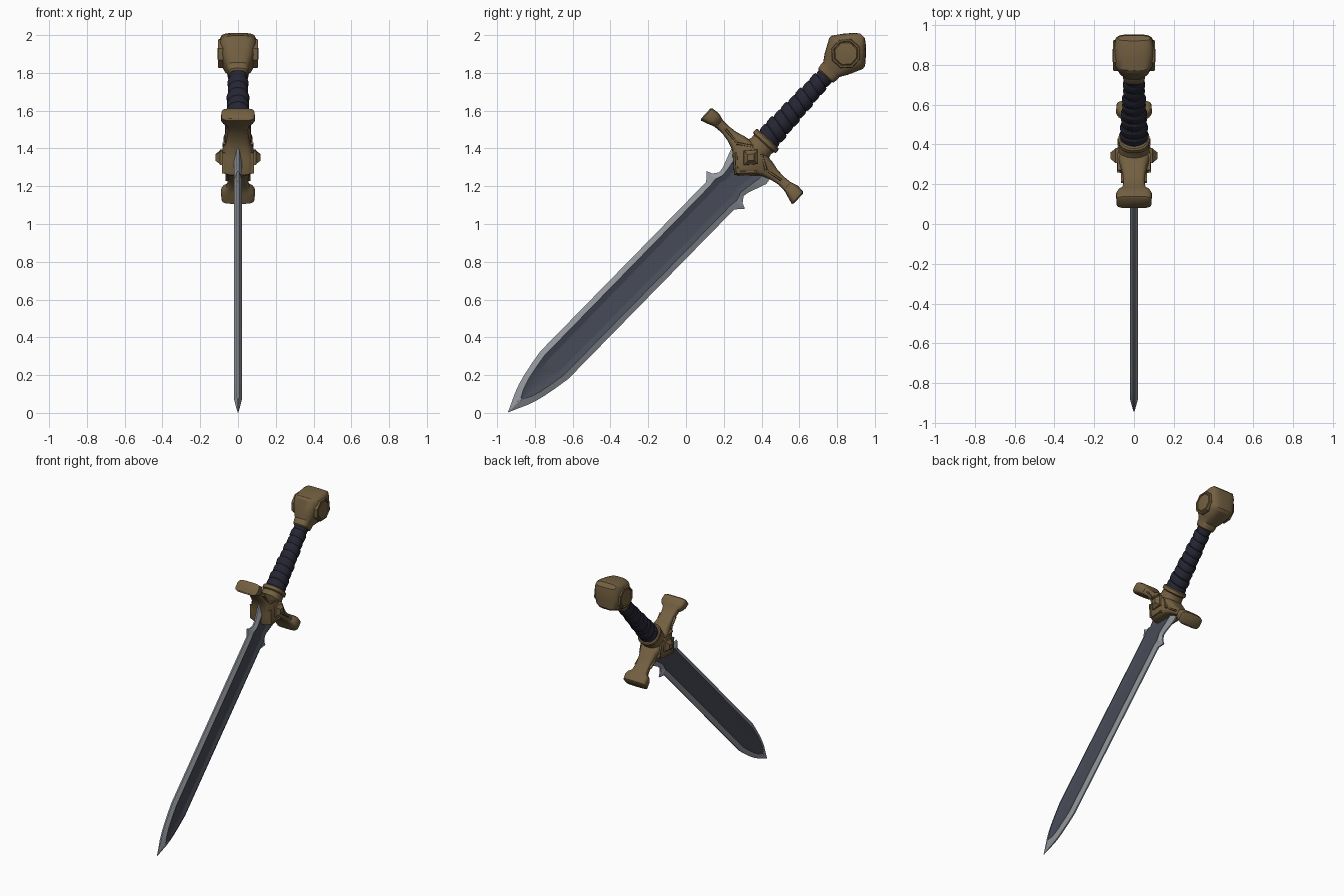
import bpy, bmesh, math
from mathutils import Vector

if "Cube" in bpy.data.objects:
    bpy.data.objects.remove(bpy.data.objects["Cube"])


def material(name, rgb):
    m = bpy.data.materials.new(name)
    m.diffuse_color = (*rgb, 1)
    m.use_nodes = True
    m.node_tree.nodes["Principled BSDF"].inputs["Base Color"].default_value = m.diffuse_color
    return m


BRASS = material("aged_brass", (0.17, 0.115, 0.052))
LEATHER = material("dark_leather", (0.019, 0.019, 0.034))
EDGE = material("bright_steel", (0.29, 0.31, 0.34))
STEEL = material("dark_steel", (0.064, 0.071, 0.096))


def frame(y, z, deg):
    """Local sword frame: u runs tip to pommel, v across, x is thickness."""
    c, s = math.cos(math.radians(deg)), math.sin(math.radians(deg))
    return lambda u, v, x: Vector((x, y + u * c - v * s, z + u * s + v * c))


BLADE = frame(-0.942, 0.003, 45.6)
HILT = frame(0.35, 1.36, 47.5)


def loft(name, rings, mats, angle=35, rule=None):
    """Skin a list of equal-length point rings and cap both ends."""
    bm = bmesh.new()
    vs = [[bm.verts.new(p) for p in r] for r in rings]
    n = len(rings[0])
    for i in range(len(vs) - 1):
        for j in range(n):
            k = (j + 1) % n
            f = bm.faces.new((vs[i][j], vs[i][k], vs[i + 1][k], vs[i + 1][j]))
            f.material_index = rule(i, j) if rule else 0
    bm.faces.new(vs[0])
    bm.faces.new(vs[-1])
    bmesh.ops.recalc_face_normals(bm, faces=bm.faces)
    me = bpy.data.meshes.new(name)
    bm.to_mesh(me)
    bm.free()
    for m in mats:
        me.materials.append(m)
    me.shade_smooth()
    me.set_sharp_from_angle(angle=math.radians(angle))
    ob = bpy.data.objects.new(name, me)
    bpy.context.collection.objects.link(ob)
    return ob


def section(n=24, e=1.0):
    """Unit superellipse; smaller e is boxier."""
    pts = []
    for i in range(n):
        t = 2 * math.pi * (i + 0.5) / n
        c, s = math.cos(t), math.sin(t)
        pts.append((math.copysign(abs(c) ** e, c), math.copysign(abs(s) ** e, s)))
    return pts


# Blade: (u, half width, panel half width, thickness scale)
stations = [(0, .001, .0005, .1), (.05, .023, .001, .6), (.1, .046, .004, 1), (.15, .064, .03, 1),
            (.2, .077, .046, 1), (.27, .091, .06, 1), (.35, .104, .073, 1), (1.605, .104, .075, 1),
            (1.648, .142, .08, 1), (1.66, .112, .077, 1), (1.69, .09, .066, 1), (1.72, .094, .068, 1),
            (1.82, .131, .085, 1), (1.86, .125, .08, 1)]
rings = []
for u, w, p, t in stations:
    r = max(p - .03, p * .3)
    d = .021 - .011 * min(1, p / .06)
    side = [(w, .005), (p, .021), (r, d), (-r, d), (-p, .021), (-w, .005)]
    loop = side + [(v, -x) for v, x in reversed(side)]
    rings.append([BLADE(u, v, x * t) for v, x in loop])
loft("blade", rings, [EDGE, STEEL], 20, lambda i, j: int(i >= 2 and j in (1, 2, 3, 7, 8, 9)))

# Crossguard: (v, u low, u high, half thickness), mirrored across the grip
half = [(.333, -.036, .034, .078), (.326, -.045, .044, .088), (.285, -.032, .048, .09),
        (.262, -.023, .042, .08), (.245, -.02, .036, .06), (.2, -.018, .033, .052), (.15, -.028, .037, .056),
        (.1, -.047, .05, .066), (.06, -.085, .055, .08), (.025, -.118, .057, .086)]
bars = half + [(0, -.137, .057, .086)] + [(-v, a, b, x) for v, a, b, x in reversed(half)]
loft("crossguard", [[HILT((a + b) / 2 + p * (b - a) / 2, v, q * x) for p, q in section(24, .5)]
                    for v, a, b, x in bars], [BRASS])


def turned(name, rows, mat, e=1.0, n=24, angle=35, tilt=0.0):
    """Loft along the grip axis from (u, half v, half x) rows."""
    return loft(name, [[HILT(u + tilt * p * hv, p * hv, q * hx) for p, q in section(n, e)]
                       for u, hv, hx in rows], [mat], angle)


# Collar where the grip meets the guard
turned("guard_collar", [(.02, .085, .08), (.07, .068, .072), (.09, .07, .07), (.097, .082, .078),
                        (.118, .082, .078), (.125, .074, .07)], BRASS, .85)

# Leather grip with wrapped bands
rows = []
wraps = 9
for i in range(wraps):
    u0, step = .11, .485 / wraps
    r = .066 - .019 * i / (wraps - 1) + (.003 if i % 2 else 0)
    for f, k in ((0, .9), (.2, 1), (.75, 1.02), (.98, .94)):
        rows.append((u0 + (i + f) * step, r * k, r * k * 1.04))
turned("grip", rows, LEATHER, 1, 20, 25, .22)

# Pommel: flared neck, faceted body and wedge end
turned("pommel", [(.572, .046, .045), (.58, .056, .054), (.605, .06, .058), (.62, .058, .06),
                  (.66, .084, .08), (.735, .121, .1), (.755, .12, .102), (.8, .085, .1),
                  (.84, .048, .093), (.864, .018, .08)], BRASS, .62, 24, 28)


def stud(name, u0, rad, levels, n, su=1.0, turn=0.0):
    """Raised polygon boss on both flat sides; levels are (x, radius factor)."""
    for side, label in ((1, "right"), (-1, "left")):
        loft(name + "_" + label,
             [[HILT(u0 + su * rad * k * math.cos(2 * math.pi * i / n + turn),
                    rad * k * math.sin(2 * math.pi * i / n + turn), side * x) for i in range(n)]
              for x, k in levels], [BRASS], 25)


# Pommel medallion with a recessed ring, and diamond boss on the guard
stud("pommel_medallion", .735, .082, [(.05, 1), (.1, 1), (.106, .95), (.106, .84), (.1, .8),
                                      (.104, .74), (.108, .3)], 8, 1, math.pi / 8)
stud("guard_diamond", -.01, .05, [(.06, 1.1), (.094, 1), (.1, .8), (.118, .45)], 4, 1.1)


def ridge(name, a, b, x0, x1, w=.008):
    """Raised bevelled strip between two (u, v) points."""
    d = (Vector(b) - Vector(a)).normalized() * w
    loft(name, [[HILT(p[0] - d.y * k, p[1] + d.x * k, x)
                 for k, x in ((-1.5, x0), (-.6, x1), (.6, x1), (1.5, x0))] for p in (a, b)], [BRASS])


# Raised ornament lines on the guard faces
for sx in (1, -1):
    for sv in (1, -1):
        ridge("guard_lower_ridge", (-.118, 0), (-.045, sv * .075), sx * .04, sx * .086)
        ridge("guard_inner_ridge", (.042, sv * .03), (-.005, sv * .105), sx * .04, sx * .083)
        ridge("guard_arm_ridge", (-.005, sv * .095), (.01, sv * .2), sx * .03, sx * .066, .007)
